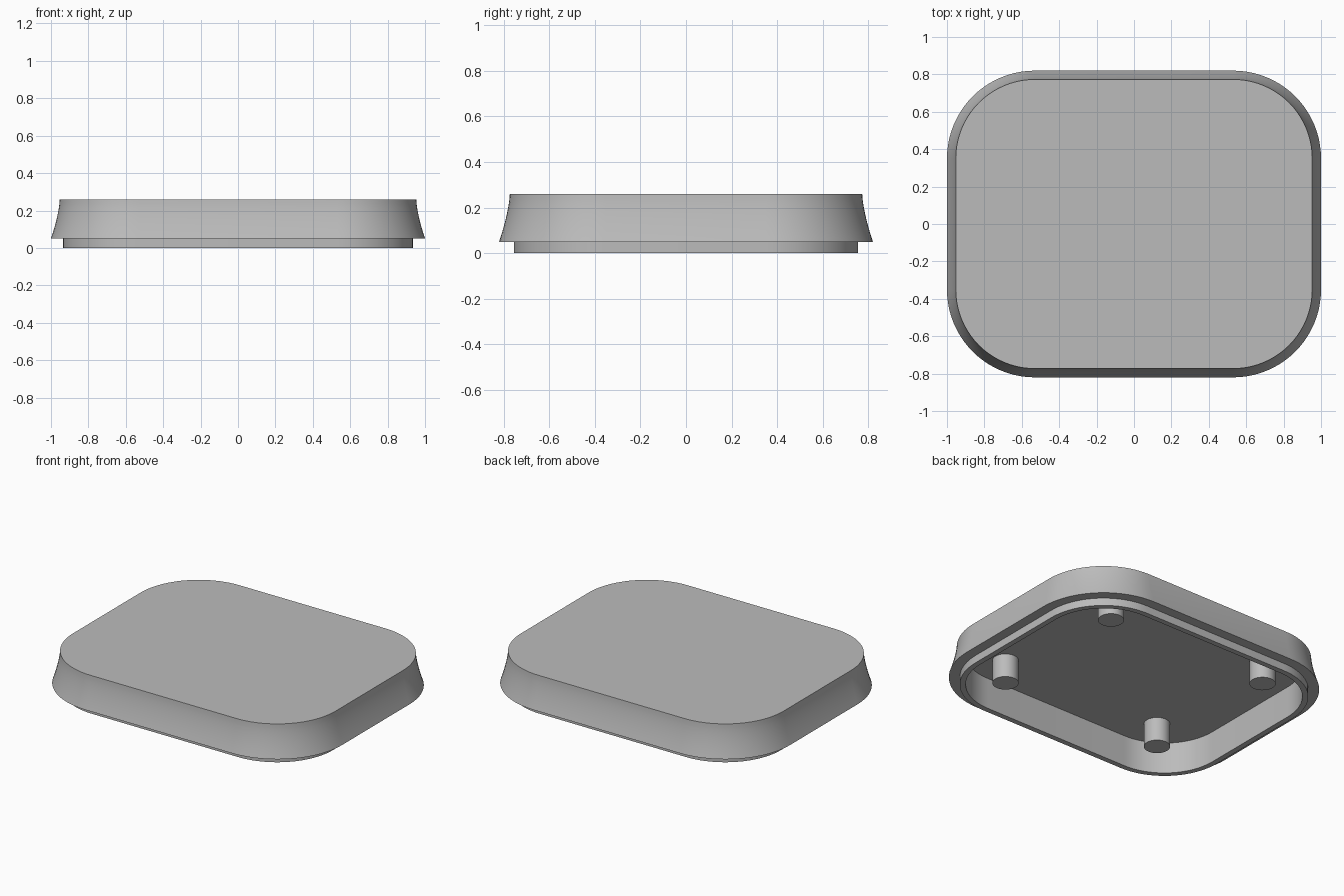
import bpy, bmesh, math

cube = bpy.data.objects.get("Cube")
if cube:
    bpy.data.objects.remove(cube, do_unlink=True)

# One plain grey plastic for every part
grey = bpy.data.materials.new("grey_plastic")
grey.use_nodes = True
colour = (0.5, 0.5, 0.5, 1)
grey.diffuse_color = colour
grey.node_tree.nodes["Principled BSDF"].inputs["Base Color"].default_value = colour

CORNER_X, CORNER_Y = 0.53, 0.35      # shared centres of the rounded corners
STEPS = 20
BASE_Z, TOP_Z, CEILING_Z = 0.05, 0.26, 0.205


def rounded_loop(bm, radius, z):
    """Ring of vertices round a rounded rectangle."""
    ring = []
    for corner, (sx, sy) in enumerate([(1, 1), (-1, 1), (-1, -1), (1, -1)]):
        for i in range(STEPS + 1):
            a = (corner + i / STEPS) * math.pi / 2
            ring.append(bm.verts.new((sx * CORNER_X + radius * math.cos(a),
                                      sy * CORNER_Y + radius * math.sin(a), z)))
    return ring


def finish(bm, name):
    bmesh.ops.recalc_face_normals(bm, faces=bm.faces[:])
    mesh = bpy.data.meshes.new(name)
    bm.to_mesh(mesh)
    bm.free()
    mesh.materials.append(grey)
    obj = bpy.data.objects.new(name, mesh)
    bpy.context.collection.objects.link(obj)
    bpy.ops.object.select_all(action='DESELECT')
    obj.select_set(True)
    bpy.context.view_layer.objects.active = obj
    bpy.ops.object.shade_smooth_by_angle(angle=math.radians(30))
    return obj


# Lid shell: ceiling, inner wall, lip, flange, flared outer wall, top
profile = [(0.37, CEILING_Z), (0.37, BASE_Z), (0.37, 0), (0.405, 0), (0.405, BASE_Z)]
for i in range(11):
    t = i / 10
    profile.append((0.423 + 0.047 * (1 - t) ** 1.5, BASE_Z + (TOP_Z - BASE_Z) * t))

bm = bmesh.new()
rings = [rounded_loop(bm, r, z) for r, z in profile]
for low, high in zip(rings, rings[1:]):
    for i in range(len(low)):
        j = (i + 1) % len(low)
        bm.faces.new((low[i], low[j], high[j], high[i]))
bm.faces.new(rings[0])
bm.faces.new(rings[-1])
finish(bm, "lid_shell")

# Four round posts hanging from the ceiling
for side, sx in (("left", 1), ("right", -1)):
    for end, sy in (("front", -1), ("back", 1)):
        bm = bmesh.new()
        bmesh.ops.create_cone(bm, cap_ends=True, segments=40, radius1=0.078,
                              radius2=0.078, depth=CEILING_Z + 0.01 - BASE_Z)
        bmesh.ops.translate(bm, verts=bm.verts[:],
                            vec=(sx * 0.588, sy * 0.488, (CEILING_Z + 0.01 + BASE_Z) / 2))
        finish(bm, f"{end}_{side}_post")
